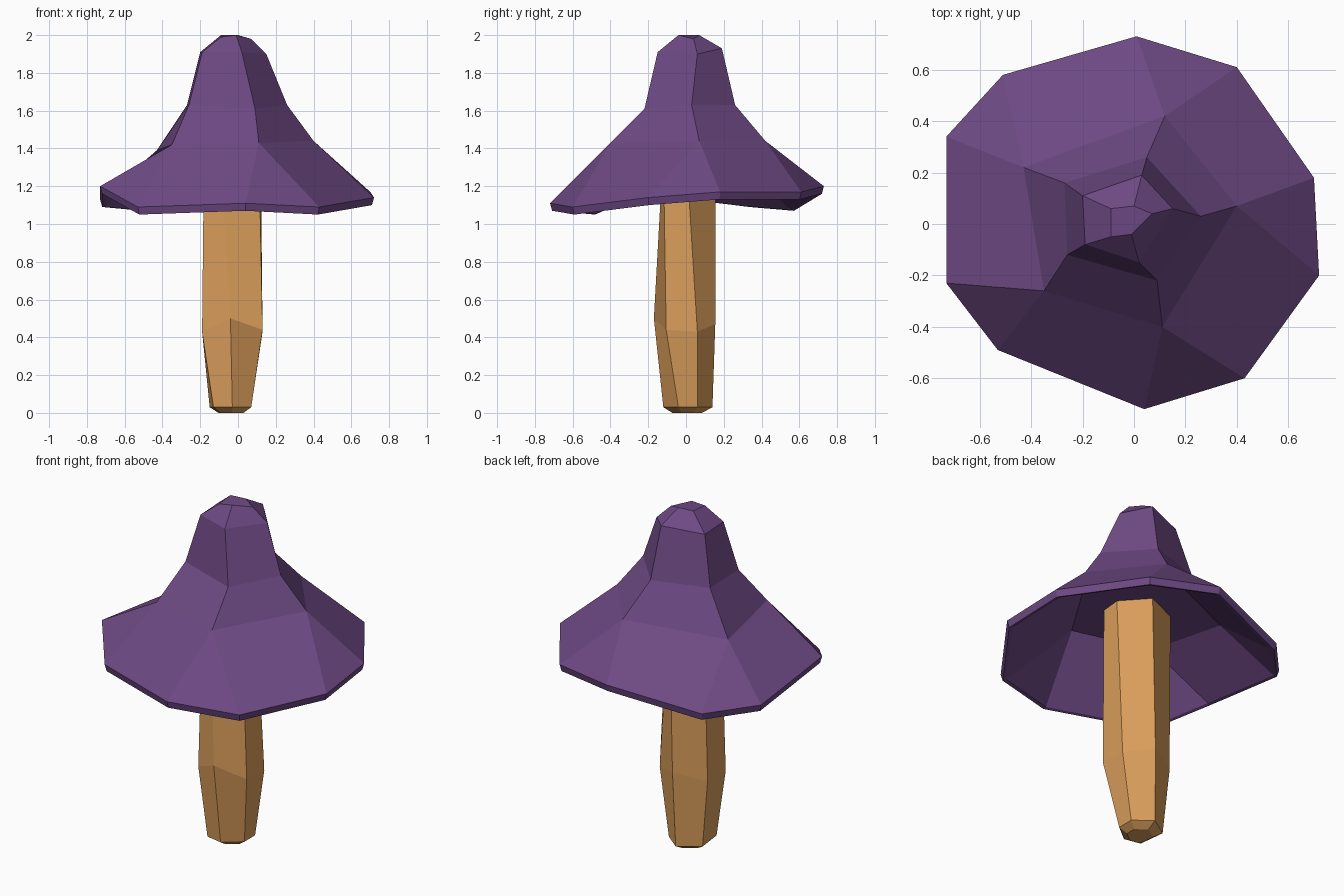
import bpy, bmesh

if "Cube" in bpy.data.objects:
    bpy.data.objects.remove(bpy.data.objects["Cube"])


def material(name, rgb):
    m = bpy.data.materials.new(name)
    m.diffuse_color = (*rgb, 1)
    m.use_nodes = True
    m.node_tree.nodes["Principled BSDF"].inputs["Base Color"].default_value = m.diffuse_color
    return m


def shrunk(ring, s, dz):
    """Copy of a ring scaled about its own centre and moved in z."""
    cx = sum(p[0] for p in ring) / len(ring)
    cy = sum(p[1] for p in ring) / len(ring)
    return [(cx + (x - cx) * s, cy + (y - cy) * s, z + dz) for x, y, z in ring]


def bridge(bm, a, b):
    """Join two rings; the larger may hold two points per point of the smaller."""
    n, m = len(a), len(b)
    for i in range(max(n, m)):
        j = i + 1
        p, q = (i * n // max(n, m), i * m // max(n, m))
        p2, q2 = (j * n // max(n, m) % n, j * m // max(n, m) % m)
        verts = list(dict.fromkeys([a[p], a[p2], b[q2], b[q]]))
        bm.faces.new(verts)


def loft(name, rings, mat):
    bm = bmesh.new()
    loops = [[bm.verts.new(p) for p in r] for r in rings]
    for a, b in zip(loops, loops[1:]):
        bridge(bm, a, b)
    bm.faces.new(loops[0])
    bm.faces.new(loops[-1])
    bmesh.ops.recalc_face_normals(bm, faces=bm.faces)
    me = bpy.data.meshes.new(name)
    bm.to_mesh(me)
    bm.free()
    me.materials.append(mat)
    ob = bpy.data.objects.new(name, me)
    bpy.context.collection.objects.link(ob)
    return ob


purple = material("purple cap", (0.155, 0.067, 0.23))
tan = material("orange tan stem", (0.70, 0.34, 0.105))

# Cap: ten-sided drooping rim gathered into a five-sided crown
rim = [(.72, -.20, 1.14), (.70, .18, 1.17), (.40, .61, 1.17), (.01, .73, 1.20),
       (-.51, .58, 1.11), (-.73, .34, 1.13), (-.73, -.23, 1.20), (-.53, -.49, 1.09),
       (.04, -.72, 1.11), (.43, -.60, 1.09)]
slope = [(.40, .07, 1.44), (.12, .42, 1.44), (-.43, .22, 1.39), (-.35, -.26, 1.42), (.11, -.40, 1.43)]
neck = [(.26, .03, 1.63), (.05, .26, 1.63), (-.27, .16, 1.63), (-.26, -.12, 1.63), (.09, -.22, 1.61)]
crown = [(.15, .06, 1.90), (.03, .19, 1.93), (-.20, .11, 1.91), (-.19, -.08, 1.91), (.02, -.15, 1.91)]
tip = [(.07, .04, 1.98), (0, .07, 2.0), (-.09, .06, 2.0), (-.09, -.05, 1.99), (-.01, -.04, 2.0)]
ceiling = shrunk(slope, .98, -.04)
loft("mushroom_cap",
     [ceiling, shrunk(rim, .96, -.035), shrunk(rim, .985, -.04), rim, slope, neck, crown, tip],
     purple)

# Stem: leaning six-sided column, swollen below the middle
foot = [(-.03, -.12, .03), (.07, -.04, .03), (.07, .06, .03), (-.03, .14, .03), (-.15, .06, .03), (-.13, -.10, .03)]
bulge = [(-.04, -.17, .50), (.13, -.105, .44), (.13, .06, .43), (-.02, .155, .47), (-.19, .07, .43), (-.19, -.10, .43)]
head = [(-.10, -.11, 1.4), (.11, -.12, 1.4), (.12, .0, 1.4), (0, .155, 1.4), (-.18, .09, 1.4), (-.18, -.07, 1.4)]
loft("stem", [shrunk(foot, .6, -.03), foot, bulge, head], tan)
